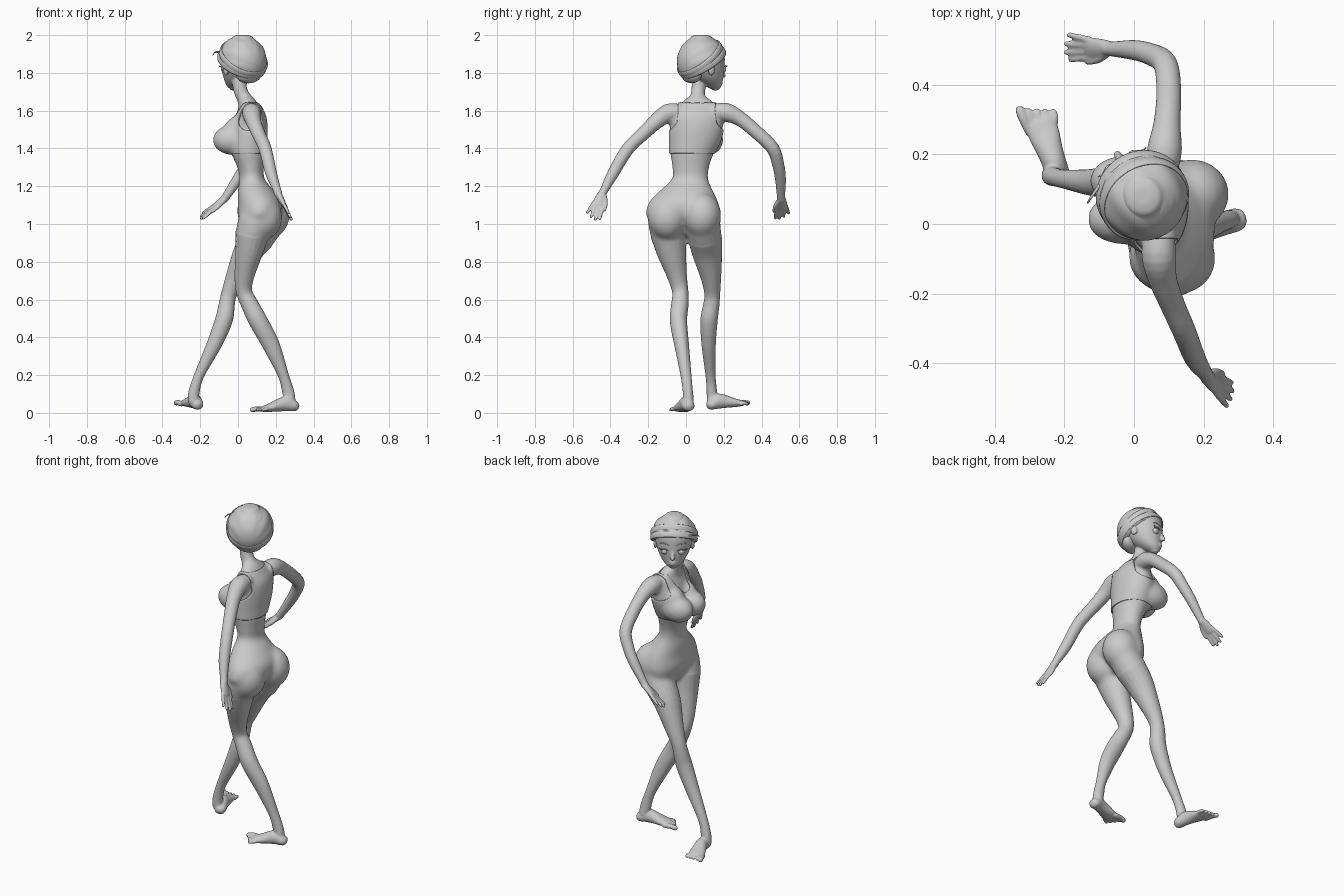
import bpy, bmesh, math
from mathutils import Vector, Matrix

if "Cube" in bpy.data.objects:
    bpy.data.objects.remove(bpy.data.objects["Cube"])
V = Vector

def spline(pts, sub):
    """Catmull-Rom through tuples of any length."""
    out, n = [], len(pts)
    for i in range(n - 1):
        p0, p1, p2, p3 = pts[max(i - 1, 0)], pts[i], pts[i + 1], pts[min(i + 2, n - 1)]
        for t in (k / sub for k in range(sub)):
            out.append([0.5 * (2*b + (c-a)*t + (2*a-5*b+4*c-d)*t*t + (3*b-a-3*c+d)*t**3)
                        for a, b, c, d in zip(p0, p1, p2, p3)])
    return out + [list(pts[-1])]

def tube(bm, pts, hint=(0, 1, 0), fixed=None, n=20, sub=4):
    """Loft ellipses (x, y, z, r_side[, r_other]) along a path with domed ends."""
    pts = spline([tuple(p) if len(p) == 5 else (*p, p[3]) for p in pts], sub)
    cs, rings = [V(p[:3]) for p in pts], []
    for i, p in enumerate(pts):
        t = V(fixed) if fixed else (cs[min(i + 1, len(cs)-1)] - cs[max(i - 1, 0)]).normalized()
        s = (V(hint) - t * t.dot(V(hint))).normalized()
        m = t.cross(s)
        r = min(p[3], p[4]) * (.4 if fixed else 1)
        start = [(-.9, .4), (-.6, .8)] if i == 0 else []
        end = [(.6, .8), (.9, .4)] if i == len(pts) - 1 else []
        for off, k in start + [(0, 1)] + end:
            rings.append([bm.verts.new(cs[i] + t*off*r + s*p[3]*k*math.cos(a) + m*p[4]*k*math.sin(a))
                          for a in (2*math.pi*j/n for j in range(n))])
    for a, b in zip(rings, rings[1:]):
        for j in range(n):
            bm.faces.new((a[j], a[(j+1) % n], b[(j+1) % n], b[j]))
    bm.faces.new(rings[0][::-1])
    bm.faces.new(rings[-1])

def ball(bm, c, r, rot=Matrix.Identity(4), seg=28):
    return bmesh.ops.create_uvsphere(bm, u_segments=seg, v_segments=seg // 2, radius=1,
        matrix=Matrix.Translation(c) @ rot @ Matrix.Diagonal((*r, 1)))['verts']

def finish(name, bm, voxel=0, smooth=0):
    bmesh.ops.recalc_face_normals(bm, faces=bm.faces[:])
    for f in bm.faces:
        f.smooth = True
    ob = bpy.data.objects.new(name, bpy.data.meshes.new(name))
    bm.to_mesh(ob.data)
    bpy.context.collection.objects.link(ob)
    if voxel:
        m = ob.modifiers.new("fuse", 'REMESH')
        m.mode, m.voxel_size, m.use_smooth_shade = 'VOXEL', voxel, True
        m = ob.modifiers.new("soften", 'SMOOTH')
        m.factor, m.iterations = .5, smooth
    return ob

def evaluated_bmesh(ob):
    bpy.context.view_layer.update()
    bm = bmesh.new()
    bm.from_mesh(ob.evaluated_get(bpy.context.evaluated_depsgraph_get()).data)
    return bm

# Head frame: face turned toward -x +y
C, F, S = V((.022, .085, 1.86)), V((-.52, .854, 0)), V((.854, .52, 0))
ROT = Matrix((S, F, V((0, 0, 1)))).transposed().to_4x4()
def H(a, b, c):
    return C + S*a + F*b + V((0, 0, c))

# Limb paths
left_leg = [(.10, -.105, 1.02, .098), (.075, -.093, .945, .095, .09), (.058, -.076, .85, .078, .073),
            (.033, -.046, .72, .052), (.033, -.03, .64, .043), (.062, -.032, .575, .046), (.105, -.04, .49, .046, .05),
            (.175, -.023, .36, .039, .046), (.24, 0, .20, .029), (.266, .01, .11, .027, .032), (.275, .012, .06, .03)]
right_leg = [(.15, .09, 1.0, .092), (.105, .1, .93, .09, .088), (.05, .112, .85, .081, .075), (-.01, .132, .72, .055),
             (-.047, .139, .63, .042), (-.06, .134, .57, .043), (-.075, .122, .49, .046, .047),
             (-.127, .12, .36, .038, .04), (-.205, .13, .20, .027), (-.233, .137, .11, .028, .03), (-.235, .14, .06, .03)]
left_arm = [(.072, -.03, 1.59, .045), (.072, -.095, 1.586, .05), (.083, -.16, 1.54, .041), (.11, -.23, 1.475, .036),
            (.145, -.31, 1.395, .034), (.175, -.385, 1.27, .031), (.205, -.43, 1.185, .022), (.213, -.443, 1.16, .022)]
right_arm = [(.08, .15, 1.59, .045), (.088, .215, 1.59, .05), (.095, .29, 1.555, .039), (.1, .38, 1.48, .036),
             (.09, .46, 1.40, .035), (.048, .488, 1.315, .032), (0, .5, 1.24, .029), (-.06, .503, 1.15, .022),
             (-.075, .505, 1.13, .022)]

# Softly blended torso from stacked sections: z, cx, cy, half depth, half width
core = bmesh.new()
torso = [(.96, .10, 0, .06, .11), (1.0, .10, -.005, .085, .17), (1.05, .112, -.015, .115, .198), (1.12, .114, -.012, .114, .182),
         (1.18, .093, .003, .094, .138), (1.24, .074, .022, .066, .096), (1.30, .067, .025, .071, .098),
         (1.375, .055, .032, .09, .116), (1.43, .055, .045, .093, .131), (1.50, .06, .055, .091, .141),
         (1.57, .065, .058, .079, .135), (1.62, .06, .06, .056, .105), (1.66, .05, .06, .041, .07)]
tube(core, [(x, y, z, w, d) for z, x, y, d, w in torso], fixed=(0, 0, 1), n=36)
ball(core, (.135, -.098, 1.035), (.10, .102, .118))
ball(core, (.166, .085, 1.045), (.108, .102, .12))
for x, y in ((-.035, .014), (-.028, .125)):
    ball(core, (x, y, 1.445), (.094, .066, .072))
    ball(core, (x + .033, y, 1.49), (.07, .052, .075))
tube(core, [(.055, .06, 1.60, .05), (.037, .06, 1.66, .042), (.014, .064, 1.70, .039), (.004, .075, 1.78, .042)])
for limb in (left_leg, right_leg, left_arm, right_arm):
    tube(core, limb[:4])
core_ob = finish("core", core, .01, 20)
body = evaluated_bmesh(core_ob)
bpy.data.objects.remove(core_ob)
tube(body, left_leg[1:])
tube(body, right_leg[1:])
tube(body, left_arm, hint=(1, 0, 0))
tube(body, right_arm, hint=(1, 0, 0))

def foot(heel, d, lift, inner):
    """Foot along direction d; inner = +1/-1 side of the big toe."""
    f = V((d[0], d[1], lift)).normalized()
    s = V((0, 0, 1)).cross(f).normalized()
    at = lambda a, b, c: V(heel) + f*a + s*b + f.cross(s)*c
    sole = [(.03, .034, .034, .030), (.07, .045, .035, .040), (.11, .038, .038, .034), (.155, .026, .045, .024),
            (.195, .018, .046, .016)]
    tube(body, [(*at(a, 0, c), w, h) for a, c, w, h in sole], hint=s)
    for i in range(5):
        b, r = inner * (.037 - .0195*i), .0145 if i == 0 else .0098
        tube(body, [(*at(.18, b, .016), r), (*at(.22 - .007*i, b*1.12, .018), r),
                    (*at(.246 - .009*i, b*1.15, .013), r)], hint=s, n=10)
foot((.324, .02, .003), (-.96, -.26), 0, -1)
foot((-.207, .112, .008), (-.33, .94), .13, 1)

def hand(w, d, thumb):
    """Splayed hand from wrist w along d, thumb pointing to the given side."""
    d = V(d).normalized()
    s = (V(thumb) - d*d.dot(V(thumb))).normalized()
    at = lambda a, b: V(w) + d*a + s*b
    tube(body, [(*at(-.01, 0), .022, .019), (*at(.03, 0), .030, .017), (*at(.07, 0), .033, .013)], hint=s)
    for b, spread, ln in [(.026, .008, .075), (.009, .003, .087), (-.009, -.005, .08), (-.026, -.014, .062)]:
        tube(body, [(*at(.06, b), .0098), (*at(.07 + ln*.5, b + spread*.6), .0092),
                    (*at(.07 + ln, b + spread), .0085)], hint=s, n=10)
    tube(body, [(*at(.01, .016), .013), (*at(.045, .034), .0115), (*at(.085, .042), .009)], hint=s, n=10)
hand((.213, -.443, 1.16), (.07, -.05, -.135), (-.05, 1, 0))
hand((-.075, .505, 1.13), (-.125, -.0, -.1), (-.1, -1, -.5))

# Head: sections of c, b, half width, half depth
skull = [(-.145, .082, .022, .022), (-.125, .066, .05, .048), (-.09, .04, .076, .078), (-.05, .022, .094, .1),
         (0, .008, .106, .115), (.05, 0, .110, .118), (.09, -.003, .095, .1), (.12, -.005, .06, .065)]
tube(body, [(*H(0, b, c), w, d) for c, b, w, d in skull], hint=S, fixed=(0, 0, 1), n=32)
tube(body, [(*H(0, .115, -.025), .007), (*H(0, .128, -.06), .010), (*H(0, .134, -.074), .012)], hint=S, n=10)
for e in (-1, 1):
    ball(body, H(.104*e, -.005, -.045), (.011, .02, .03), ROT, 16)
for c, r in ((-.103, .0075), (-.114, .0085)):
    tube(body, [(*H(-.024, .107, c), .004), (*H(0, .117, c), r), (*H(.024, .107, c), .004)], hint=(0, 0, 1), n=10)
body_ob = finish("body", body, .0055, 3)

# Cropped top: chest surface lifted off the body and thickened
top = evaluated_bmesh(body_ob)
bmesh.ops.bisect_plane(top, geom=top.verts[:] + top.edges[:] + top.faces[:], plane_co=(0, 0, 1.375),
                       plane_no=(0, 0, 1), clear_inner=True)
def covered(p):
    v = abs(p.y - .057)
    neck = 1.525 + .10*(v/.07)**2 if p.x < .045 else 1.64
    return p.z < min(neck, 1.7) and v < min(.2, .10 + 10*max(0, 1.56 - p.z)**2)
bmesh.ops.delete(top, geom=[v for v in top.verts if not covered(v.co)], context='VERTS')
for _ in range(10):
    rim = {v: [e.other_vert(v).co for e in v.link_edges if e.is_boundary] for v in top.verts if v.is_boundary}
    for v, co in [(v, (q[0] + q[1] + v.co*2) / 4) for v, q in rim.items() if len(q) == 2]:
        v.co = co
m = finish("cropped_top", top).modifiers.new("cloth", 'SOLIDIFY')
m.thickness, m.offset = .007, 1

# Hair cap with combed ridges, cut along a tilted hairline
NB, NC = -.546, .838
hair = bmesh.new()
for v in ball(hair, (0, 0, 0), (.129, .138, .134), Matrix.Rotation(math.pi/2, 4, 'X'), 96):
    ang = math.atan2(v.co.x, v.co.z + .05)
    v.co *= 1 + .016*math.sin(ang*13 + v.co.y*10) * max(0, 1 - (v.co.y/.134)**2)
bmesh.ops.bisect_plane(hair, geom=hair.verts[:] + hair.edges[:] + hair.faces[:],
                       plane_co=(0, NB*-.02, NC*-.02), plane_no=(0, NB, NC), clear_inner=True)
bmesh.ops.holes_fill(hair, edges=[e for e in hair.edges if e.is_boundary])
bmesh.ops.transform(hair, matrix=Matrix.Translation(C) @ ROT, verts=hair.verts[:])
ball(hair, H(0, -.065, -.07), (.075, .042, .045), ROT)
tube(hair, [(*H(-.09, .085, .05), .005), (*H(-.125, .07, .05), .004), (*H(-.145, .06, .035), .002)], n=8)
finish("hair", hair)

# Two wrapped headband strands
band = bmesh.new()
for k, tilt in ((-.004, 0), (.022, .12)):
    nb, nc = NB*math.cos(tilt) - NC*math.sin(tilt), NC*math.cos(tilt) + NB*math.sin(tilt)
    ring = [(.127*math.sin(a), .133*math.cos(a)) for a in (math.pi*i/16 for i in range(33))]
    tube(band, [(*H(x, y*nc + nb*k, -y*nb + nc*k), .018, .006) for x, y in ring], hint=H(0, nb, nc) - C, n=12, sub=2)
finish("headband", band)

# Eyes, lashes and brows
eyes, lashes = bmesh.new(), bmesh.new()
lash = [(.022, .117, -.034, .002), (.042, .120, -.022, .003), (.064, .108, -.028, .003), (.08, .108, -.022, .002)]
brow = [(.018, .120, 0, .002), (.045, .112, .01, .003), (.072, .092, .004, .002)]
for e in (-1, 1):
    ball(eyes, H(.044*e, .100, -.042), (.024, .018, .019), ROT, 20)
    for line in (lash, brow):
        tube(lashes, [(*H(a*e, b, c), r) for a, b, c, r in line], hint=(0, 0, 1), n=8)
finish("eyes", eyes)
finish("lashes_and_brows", lashes)
